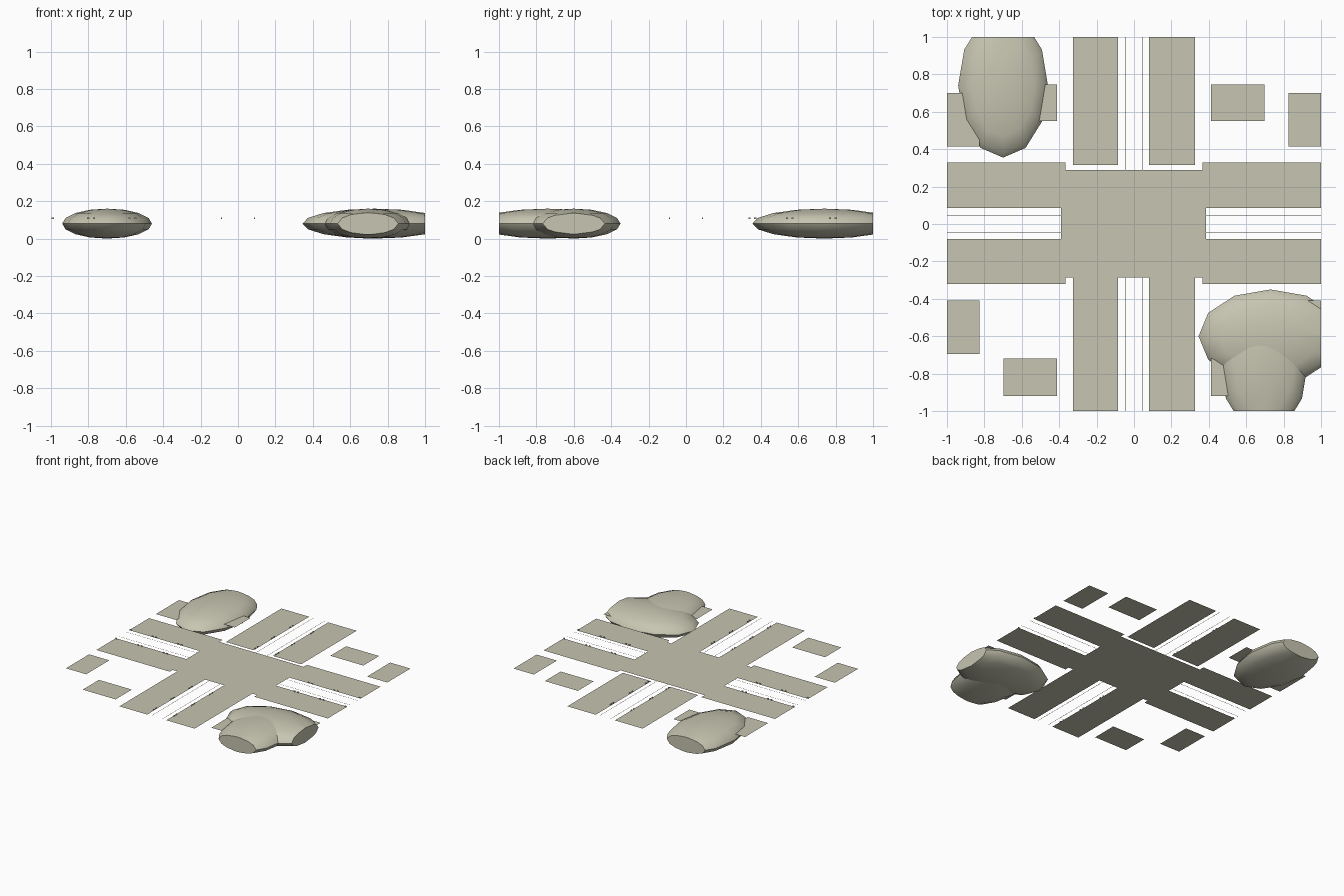
import bpy, bmesh, math
from mathutils import Vector

if "Cube" in bpy.data.objects:
    bpy.data.objects.remove(bpy.data.objects["Cube"])

Z = 0.105  # level of the paving

mat = bpy.data.materials.new("olive")
mat.diffuse_color = (0.57, 0.56, 0.44, 1)
mat.use_nodes = True
mat.node_tree.nodes["Principled BSDF"].inputs["Base Color"].default_value = mat.diffuse_color


def finish(name, bm):
    me = bpy.data.meshes.new(name)
    bm.to_mesh(me)
    bm.free()
    me.materials.append(mat)
    ob = bpy.data.objects.new(name, me)
    bpy.context.collection.objects.link(ob)
    return ob


def add_rect(bm, x0, x1, y0, y1, z=Z):
    bm.faces.new([bm.verts.new((x, y, z)) for x, y in
                  ((x0, y0), (x1, y0), (x1, y1), (x0, y1))])


def rects(name, boxes, z=Z):
    bm = bmesh.new()
    for b in boxes:
        add_rect(bm, *b, z)
    return finish(name, bm)


def add_ribbon(bm, pts, w=0.003):
    # flat band along a polyline
    pts = [Vector(p) for p in pts]
    prev = None
    for i, p in enumerate(pts):
        d = (pts[min(i + 1, len(pts) - 1)] - pts[max(i - 1, 0)]).normalized()
        n = Vector((-d.y, d.x)) * w / 2
        cur = [bm.verts.new((q.x, q.y, Z + 0.001)) for q in (p + n, p - n)]
        if prev:
            f = bm.faces.new((prev[0], prev[1], cur[1], cur[0]))
            f.normal_update()
            if f.normal.z < 0:
                f.normal_flip()
        prev = cur


def hill(name, x, y, rx, ry, rz=0.08):
    # squashed sphere trimmed at the tile border
    bm = bmesh.new()
    bmesh.ops.create_uvsphere(bm, u_segments=12, v_segments=8, radius=1)
    for v in bm.verts:
        v.co = (x + v.co.x * rx, y + v.co.y * ry, 0.08 + v.co.z * rz)
    for n in ((1, 0, 0), (-1, 0, 0), (0, 1, 0), (0, -1, 0)):
        r = bmesh.ops.bisect_plane(bm, geom=bm.verts[:] + bm.edges[:] + bm.faces[:],
                                   plane_co=n, plane_no=n, clear_outer=True)
        rim = [e for e in r["geom_cut"] if isinstance(e, bmesh.types.BMEdge)]
        if rim:
            bmesh.ops.holes_fill(bm, edges=rim)
    bmesh.ops.recalc_face_normals(bm, faces=bm.faces)
    ob = finish(name, bm)
    bpy.ops.object.select_all(action='DESELECT')
    ob.select_set(True)
    bpy.context.view_layer.objects.active = ob
    bpy.ops.object.shade_smooth_by_angle(angle=math.radians(50))


# crossing in the middle
rects("crossing", [(-0.39, 0.385, -0.08, 0.085), (-0.365, 0.365, 0.085, 0.29),
                   (-0.365, 0.365, -0.285, -0.08)])

# pavements along the four arms
rects("pavements", [
    (-0.325, -0.085, 0.315, 1), (0.08, 0.325, 0.315, 1),
    (-0.325, -0.085, -1, -0.285), (0.08, 0.325, -1, -0.285),
    (-1, -0.365, 0.085, 0.33), (0.365, 1, 0.085, 0.33),
    (-1, -0.365, -0.32, -0.08), (0.365, 1, -0.32, -0.08)])

# small plots in the corners
rects("plots", [b for s in (-1, 1) for b in (
    (min(s, s * 0.825), max(s, s * 0.825), 0.415, 0.70),
    (min(s * 0.413, s * 0.698), max(s * 0.413, s * 0.698), 0.55, 0.745),
    (min(s, s * 0.825), max(s, s * 0.825), -0.695, -0.41),
    (min(s * 0.413, s * 0.698), max(s * 0.413, s * 0.698), -0.92, -0.72))])

# thin kerb lines with rounded corners
bm = bmesh.new()
R = 0.025
for sx in (-1, 1):
    for sy in (-1, 1):
        cx, cy = sx * 0.047, sy * 0.046
        arc = [(cx + sx * R * (1 - math.cos(a)), cy + sy * R * (1 - math.sin(a)))
               for a in (i * math.pi / 8 for i in range(5))]
        add_ribbon(bm, [(cx, sy)] + arc + [(sx, cy)])
finish("kerb_lines", bm)

# striped crosswalk on the left arm
rects("crosswalk", [(-0.085, -0.06, -0.045 + i * 0.01, -0.041 + i * 0.01)
                    for i in range(9)], Z + 0.001)

# little street fittings in pairs along the kerbs
bm = bmesh.new()


def fitting(x, y, along_x):
    size = Vector((0.012, 0.005, 0.008) if along_x else (0.005, 0.012, 0.008))
    for v in bmesh.ops.create_cube(bm, size=1)["verts"]:
        v.co = v.co * size + Vector((x, y, Z + 0.004))


for s in (-1, 1):
    for c in (-0.9, -0.68, -0.46, 0.355, 0.555, 0.785):
        for d in (-0.015, 0.015):
            fitting(s * 0.088, c + d, False)
    for c in (-0.785, -0.565, 0.565, 0.785):
        for d in (-0.015, 0.015):
            fitting(c + d, s * 0.088, True)
    fitting(-0.99, s * 0.088, True)
    fitting(0.99, s * 0.088, True)
finish("street_fittings", bm)

# rounded hills
hill("hill_back_left", -0.70, 0.74, 0.24, 0.385)
hill("hill_front_right", 0.695, -0.74, 0.235, 0.385)
hill("hill_right", 0.73, -0.60, 0.385, 0.25)
